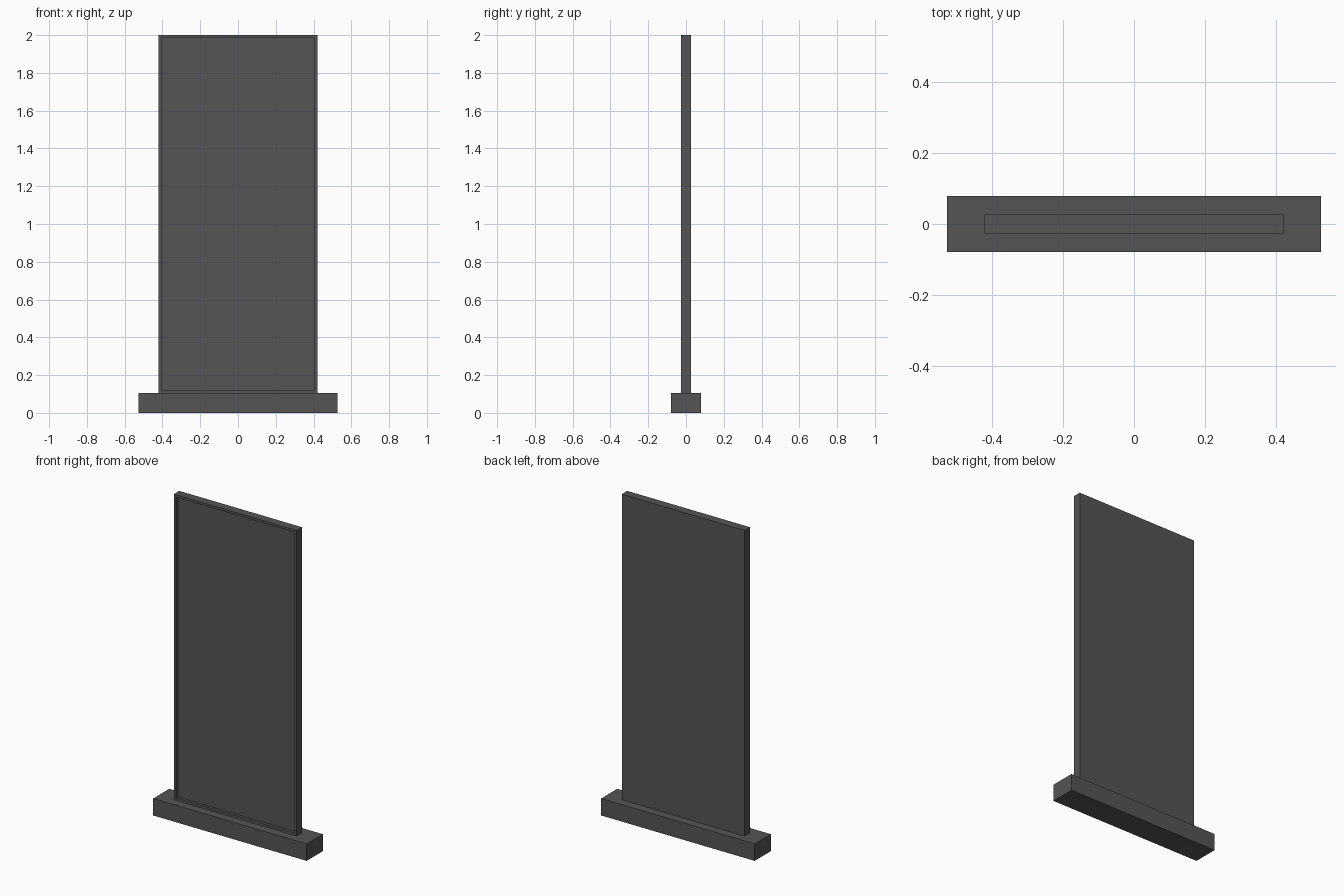
import bpy, bmesh
from mathutils import Vector

if "Cube" in bpy.data.objects:
    bpy.data.objects.remove(bpy.data.objects["Cube"])

U = 2 / 38            # design module: the whole stand is 38 modules tall
BORDER = 0.021        # width of the rim around the display
DEPTH = 0.018         # how far the display sits behind the rim

dark = bpy.data.materials.new("dark_grey")
dark.diffuse_color = (0.09, 0.09, 0.09, 1)
dark.use_nodes = True
dark.node_tree.nodes["Principled BSDF"].inputs["Base Color"].default_value = dark.diffuse_color


def box(name, size, z0, edit=None):
    """Box centred on x and y with its bottom at z0."""
    bm = bmesh.new()
    bmesh.ops.create_cube(bm, size=1)
    bmesh.ops.scale(bm, vec=Vector(size), verts=bm.verts)
    bmesh.ops.translate(bm, vec=(0, 0, z0 + size[2] / 2), verts=bm.verts)
    bm.normal_update()
    if edit:
        edit(bm)
    mesh = bpy.data.meshes.new(name)
    bm.to_mesh(mesh)
    bm.free()
    mesh.materials.append(dark)
    obj = bpy.data.objects.new(name, mesh)
    bpy.context.collection.objects.link(obj)
    return obj


def recess_front(bm):
    """Inset the front face, then push it straight back with vertical walls."""
    front = min(bm.faces, key=lambda f: f.calc_center_median().y)
    bmesh.ops.inset_region(bm, faces=[front], thickness=BORDER)
    inner = bmesh.ops.extrude_discrete_faces(bm, faces=[front])["faces"][0]
    bmesh.ops.translate(bm, vec=(0, DEPTH, 0), verts=inner.verts)
    bmesh.ops.recalc_face_normals(bm, faces=bm.faces)


# Foot bar
box("base", (20 * U, 3 * U, 2 * U), 0)

# Upright panel with recessed display on the front only
box("display_panel", (16 * U, U, 36 * U), 2 * U, recess_front)
